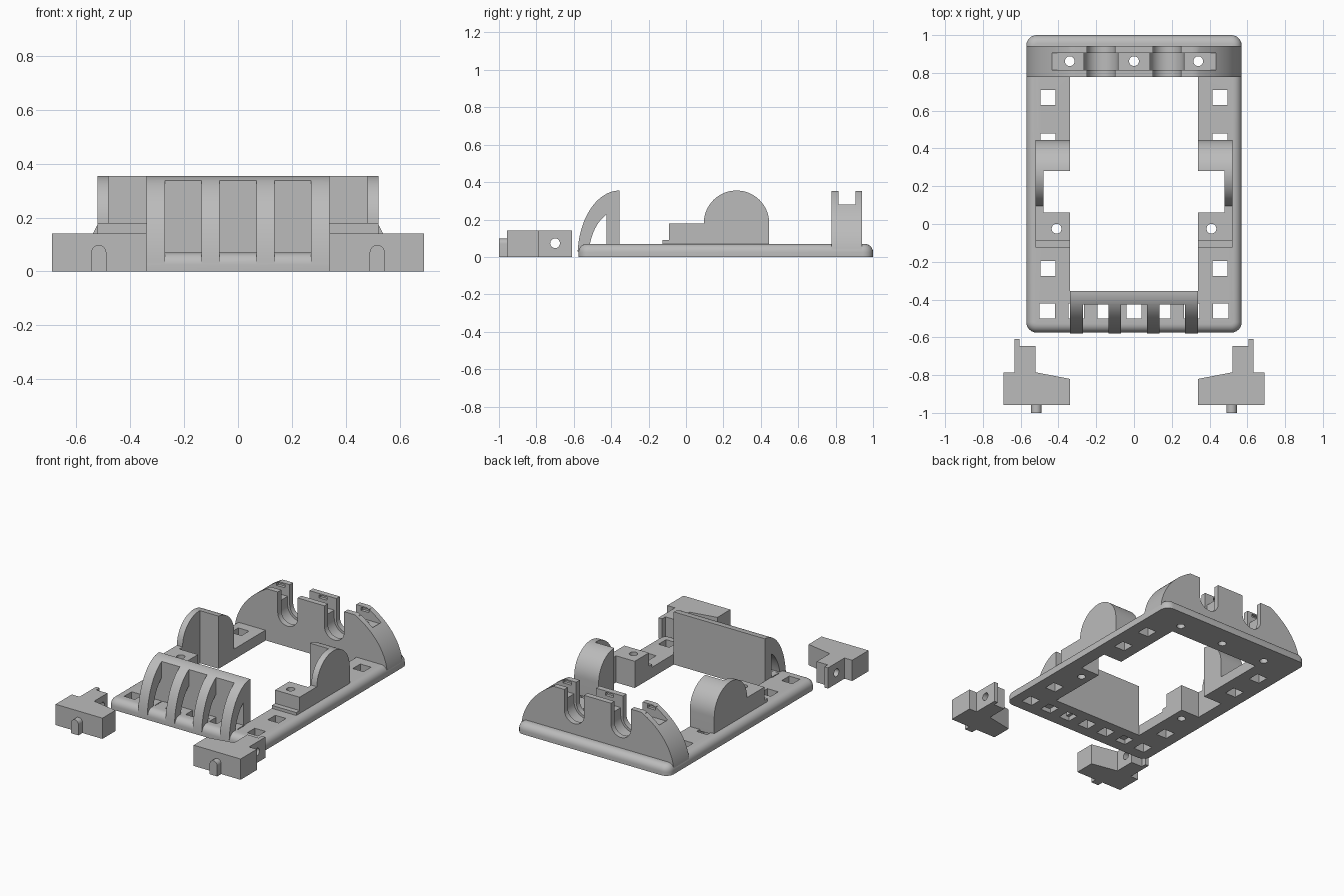
import bpy, bmesh
from math import pi, sin, cos
from mathutils import Vector

cube = bpy.data.objects.get("Cube")
if cube:
    bpy.data.objects.remove(cube)

grey = bpy.data.materials.new("light_grey")
grey.use_nodes = True
grey.diffuse_color = (0.5, 0.5, 0.5, 1)
grey.node_tree.nodes["Principled BSDF"].inputs["Base Color"].default_value = (0.5, 0.5, 0.5, 1)
parts = []


def prism(name, pts, axis, lo, hi, top_bevel=0):
    """Extrude a 2D outline along an axis; outline is (y,z), (x,z) or (x,y)."""
    lo, hi = min(lo, hi), max(lo, hi)

    def place(p, t):
        c = list(p)
        c.insert("xyz".index(axis), t)
        return Vector(c)
    bm = bmesh.new()
    a = [bm.verts.new(place(p, lo)) for p in pts]
    b = [bm.verts.new(place(p, hi)) for p in pts]
    bm.faces.new(a)
    top = bm.faces.new(b)
    for i in range(len(pts)):
        j = (i + 1) % len(pts)
        bm.faces.new((a[i], a[j], b[j], b[i]))
    bmesh.ops.recalc_face_normals(bm, faces=bm.faces)
    if top_bevel:
        bmesh.ops.bevel(bm, geom=list(top.edges), offset=top_bevel, segments=6,
                        profile=0.5, affect='EDGES')
    me = bpy.data.meshes.new(name)
    bm.to_mesh(me)
    bm.free()
    me.materials.append(grey)
    ob = bpy.data.objects.new(name, me)
    bpy.context.collection.objects.link(ob)
    return ob


def part(*args, **kw):
    ob = prism(*args, **kw)
    parts.append(ob)
    return ob


def rect(u0, u1, v0, v1):
    return [(u0, v0), (u1, v0), (u1, v1), (u0, v1)]


def arc(cu, cv, ru, rv, a0, a1, n=24):
    return [(cu + ru * cos(a0 + (a1 - a0) * i / n),
             cv + rv * sin(a0 + (a1 - a0) * i / n)) for i in range(n + 1)]


def circle(u, v, r):
    return arc(u, v, r, r, 0, 2 * pi)[:-1]


def cut(ob, pts, axis, lo, hi):
    """Subtract a prism from a part."""
    tool = prism("cutter", pts, axis, lo, hi)
    tool.hide_render = True
    mod = ob.modifiers.new("cut", 'BOOLEAN')
    mod.operation, mod.solver, mod.object = 'DIFFERENCE', 'EXACT', tool
    dg = bpy.context.evaluated_depsgraph_get()
    me = bpy.data.meshes.new_from_object(ob.evaluated_get(dg))
    ob.modifiers.clear()
    ob.data = me
    bpy.data.objects.remove(tool)


# Base frame with rounded corners and upper edge
W, Y0, Y1, R = 0.57, -0.575, 1.0, 0.055
outline = []
for k, (cx, cy) in enumerate(((W - R, Y1 - R), (R - W, Y1 - R), (R - W, Y0 + R), (W - R, Y0 + R))):
    outline += arc(cx, cy, R, R, k * pi / 2, (k + 1) * pi / 2, 6)
frame = part("base_frame", outline, "z", 0, 0.07, top_bevel=0.045)
cut(frame, rect(-0.34, 0.34, -0.355, 0.78), "z", -1, 1)
cut(frame, rect(-0.48, 0.48, 0.06, 0.28), "z", -1, 1)

# Square and round holes through the frame
H = 0.04
squares = [(s * 0.455, y) for s in (-1, 1) for y in (0.67, 0.44, -0.235)]
squares += [(i * 0.153, -0.46) for i in range(-3, 4)]
for x, y in squares:
    cut(frame, rect(x - H, x + H, y - H, y + H), "z", -1, 1)
screw_xs = (-0.34, 0, 0.34)
for x in screw_xs:
    cut(frame, circle(x, 0.862, 0.026), "z", -1, 1)

# Front guard: quarter-ellipse wall with four ribs
guard_curve = arc(-0.355, 0, 0.225, 0.355, pi - 0.085, pi / 2)
guard = part("front_guard", guard_curve + [(-0.355, 0.03)], "x", -0.34, 0.34)
for x in (-0.203, 0, 0.203):
    cut(guard, rect(x - 0.068, x + 0.068, -1, -0.425), "z", -1, 1)
inner = [p for p in arc(-0.355, 0, 0.165, 0.25, pi - 0.28, pi / 2, 40) if p[0] < -0.427]
cut(guard, inner + [(-0.425, 0.226), (-0.425, 0.07)], "x", -1, 1)

# Side supports: round-topped cheek with a stepped foot
for s, side in ((-1, "right"), (1, "left")):
    prof = arc(0.27, 0.18, 0.175, 0.175, 0, pi, 32)
    prof += [(-0.09, 0.18), (-0.09, 0.09), (-0.125, 0.09), (-0.125, 0.06), (0.445, 0.06)]
    sup = part(side + "_support", prof, "x", s * 0.34, s * 0.522)
    cut(sup, rect(-0.48, 0.48, 0.06, 0.28), "z", -1, 1)
    for ob in (sup, frame):
        cut(ob, circle(s * 0.41, -0.025, 0.026), "z", -1, 1)

# Back arch with flattened top, two cradles and a screw channel
arch_curve = [(x, min(z, 0.352)) for x, z in arc(0, 0, 0.57, 0.43, 0.06, pi - 0.06, 64)]
arch = part("back_arch", arch_curve, "y", 0.777, 0.942)


def cradle(cx, r):
    return arc(cx, 0.215, r, r, pi, 2 * pi) + [(cx + r, 0.6), (cx - r, 0.6)]


for s in (-1, 1):
    cut(arch, cradle(s * 0.174, 0.074), "y", 0, 2)
    cut(arch, cradle(s * 0.174, 0.09), "y", 0.815, 0.905)
cut(arch, rect(-0.433, 0.433, 0.815, 0.905), "z", 0.27, 1)
for x in screw_xs:
    cut(arch, circle(x, 0.862, 0.026), "z", -1, 1)
for x in (-0.315, 0, 0.315):
    cut(arch, rect(x - 0.03, x + 0.03, 0.795, 0.925), "z", 0.322, 0.343)

# Loose corner clamps with a front peg and a cross hole
clamp_outline = [(0.34, -0.958), (0.69, -0.958), (0.69, -0.785), (0.632, -0.785),
                 (0.632, -0.61), (0.605, -0.61), (0.605, -0.645), (0.522, -0.645),
                 (0.522, -0.785), (0.34, -0.82)]
for s, side in ((-1, "right"), (1, "left")):
    clamp = part(side + "_clamp", [(s * x, y) for x, y in clamp_outline], "z", 0, 0.14)
    cut(clamp, circle(-0.7, 0.073, 0.026), "x", -1, 1)
    x = s * 0.517
    peg = [(x - 0.028, 0)] + arc(x, 0.07, 0.028, 0.028, pi, 0, 16) + [(x + 0.028, 0)]
    part(side + "_clamp_peg", peg, "y", -1.0, -0.95)

# Smooth curved walls, keep edges crisp
for ob in bpy.context.view_layer.objects:
    ob.select_set(ob in parts)
bpy.context.view_layer.objects.active = frame
bpy.ops.object.shade_smooth_by_angle(angle=0.5)
